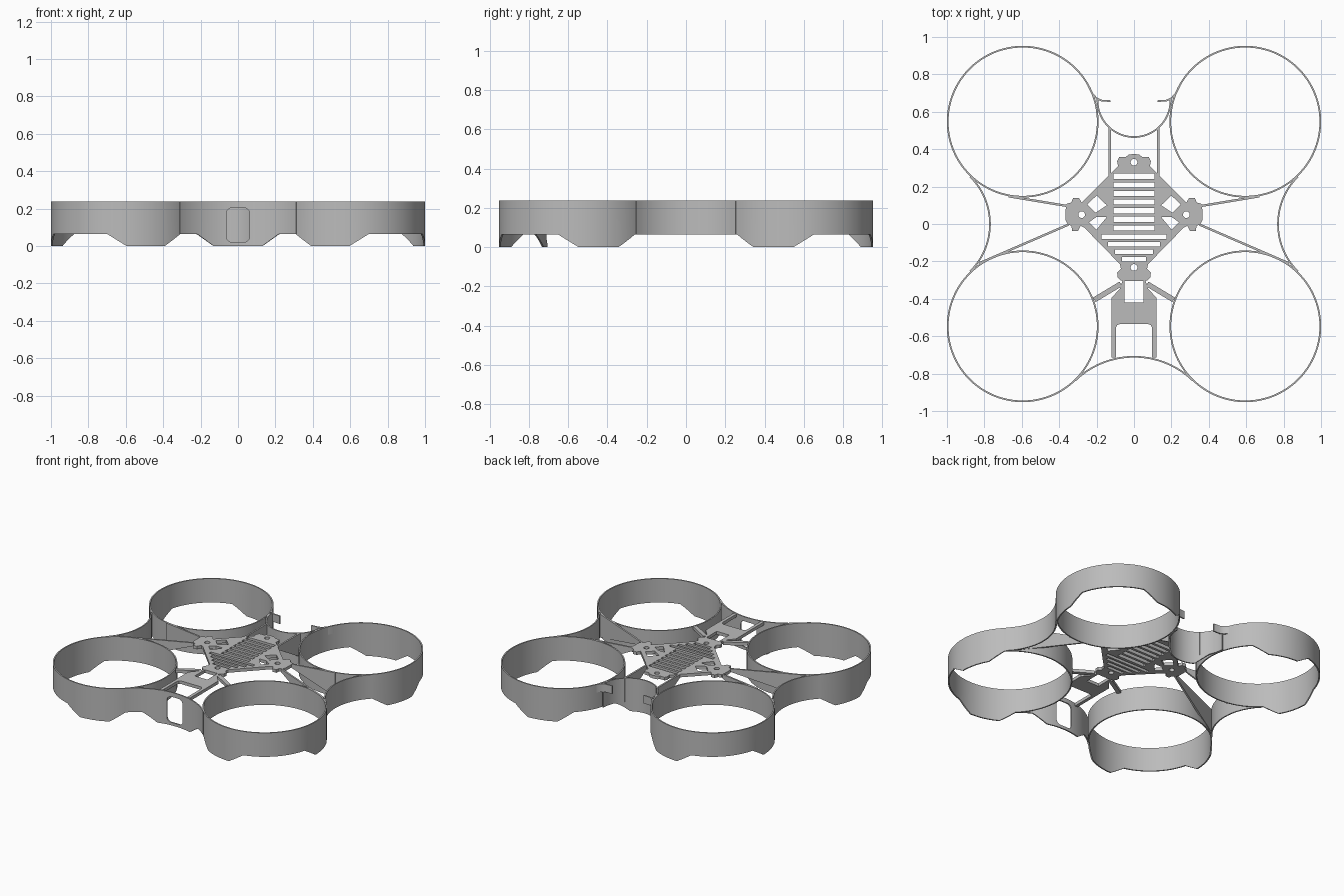
import bpy, bmesh
from math import sin, cos, radians, hypot
from mathutils import Vector

cube = bpy.data.objects.get("Cube")
if cube:
    bpy.data.objects.remove(cube, do_unlink=True)

TOP, RIM, THIN, DECK = 0.237, 0.065, 0.009, 0.022
R, CX, CY = 0.401, 0.595, 0.547

grey = bpy.data.materials.new("light_grey_plastic")
grey.use_nodes = True
grey.diffuse_color = (0.5, 0.5, 0.5, 1)
grey.node_tree.nodes["Principled BSDF"].inputs["Base Color"].default_value = (0.5, 0.5, 0.5, 1)


def add_object(name, mesh):
    mesh.materials.clear()
    mesh.materials.append(grey)
    obj = bpy.data.objects.new(name, mesh)
    bpy.context.collection.objects.link(obj)
    return obj


def finish(name, bm):
    bmesh.ops.recalc_face_normals(bm, faces=bm.faces[:])
    mesh = bpy.data.meshes.new(name)
    bm.to_mesh(mesh)
    bm.free()
    return add_object(name, mesh)


def smooth(obj):
    bpy.ops.object.select_all(action='DESELECT')
    obj.select_set(True)
    bpy.context.view_layer.objects.active = obj
    bpy.ops.object.shade_smooth_by_angle(angle=radians(30))


def wall(name, path, bottoms, thick=THIN, closed=False):
    """Upright wall along a path, flat on top, with its own bottom height per point."""
    bm = bmesh.new()
    n = len(path)
    rings = []
    for i, (x, y) in enumerate(path):
        a = path[(i - 1) % n] if closed else path[max(i - 1, 0)]
        b = path[(i + 1) % n] if closed else path[min(i + 1, n - 1)]
        dx, dy = b[0] - a[0], b[1] - a[1]
        k = thick / 2 / hypot(dx, dy)
        ox, oy = -dy * k, dx * k
        low = bottoms[i]
        rings.append([bm.verts.new(p) for p in (
            (x + ox, y + oy, low), (x + ox, y + oy, TOP),
            (x - ox, y - oy, TOP), (x - ox, y - oy, low))])
    for i in range(n if closed else n - 1):
        p, q = rings[i], rings[(i + 1) % n]
        for j in range(4):
            bm.faces.new((p[j], p[(j + 1) % 4], q[(j + 1) % 4], q[j]))
    if not closed:
        bm.faces.new(rings[0])
        bm.faces.new(rings[-1])
    obj = finish(name, bm)
    smooth(obj)
    return obj


def arc(cx, cy, r, start, end, steps):
    angles = [radians(start + (end - start) * i / steps) for i in range(steps + 1)]
    return [(cx + r * cos(a), cy + r * sin(a)) for a in angles]


def ramp(d, flat, edge):
    return RIM * min(max((d - flat) / (edge - flat), 0), 1)


def plate(name, loops):
    """Flat deck: the first loop is the outline, the others are holes."""
    curve = bpy.data.curves.new(name, 'CURVE')
    curve.dimensions, curve.fill_mode, curve.extrude = '2D', 'BOTH', DECK / 2
    for loop in loops:
        spline = curve.splines.new('POLY')
        spline.points.add(len(loop) - 1)
        for point, (x, y) in zip(spline.points, loop):
            point.co = (x, y, 0, 1)
        spline.use_cyclic_u = True
    helper = bpy.data.objects.new(name + "_curve", curve)
    bpy.context.collection.objects.link(helper)
    bpy.context.view_layer.update()
    mesh = bpy.data.meshes.new_from_object(
        helper.evaluated_get(bpy.context.evaluated_depsgraph_get()))
    bpy.data.objects.remove(helper, do_unlink=True)
    bm = bmesh.new()
    bm.from_mesh(mesh)
    bmesh.ops.remove_doubles(bm, verts=bm.verts[:], dist=0.0002)
    bmesh.ops.translate(bm, verts=bm.verts[:], vec=Vector((0, 0, TOP - DECK / 2)))
    for f in bm.faces:
        f.smooth = False
    return finish(name, bm)


def mirrored(half):
    return half + [(-x, y) for x, y in reversed(half) if x > 0]


def box(w, y, h):
    return [(-w, y - h), (w, y - h), (w, y + h), (-w, y + h)]


# Four propeller ducts, each with two lowered feet on the outer side
for sx, side in ((1, "left"), (-1, "right")):
    for sy, end in ((-1, "front"), (1, "rear")):
        path, low = [], []
        for a in range(0, 360, 3):
            path.append((sx * (CX + R * cos(radians(a))),
                         sy * (CY - R * sin(radians(a)))))
            d = min(abs((a - c + 180) % 360 - 180) for c in (15, 255))
            low.append(ramp(d, 15, 30))
        wall(f"{end}_{side}_duct", path, low, closed=True)

# Concave walls joining the ducts at the sides
for s, side in ((1, "left"), (-1, "right")):
    path = [(s * x, y) for x, y in arc(1.126, 0, 0.356, 134.5, 225.5, 24)]
    wall(f"{side}_side_wall", path, [RIM] * len(path))

# Front wall with a rounded window
path = arc(0, -1.1625, 0.4525, 46, 134, 60)
front = wall("front_wall", path, [ramp(abs(x), 0.13, 0.22) for x, y in path])
bm = bmesh.new()
bmesh.ops.create_cube(bm, size=1)
bmesh.ops.scale(bm, verts=bm.verts[:], vec=Vector((0.124, 0.2, 0.184)))
bmesh.ops.translate(bm, verts=bm.verts[:], vec=Vector((0, -0.71, 0.113)))
corners = [e for e in bm.edges if abs(e.verts[0].co.y - e.verts[1].co.y) > 0.1]
bmesh.ops.bevel(bm, geom=corners, offset=0.03, segments=5, profile=0.5, affect='EDGES')
cutter = finish("window_cutter", bm)
cutter.hide_render = True
mod = front.modifiers.new("window", 'BOOLEAN')
mod.operation, mod.solver, mod.object = 'DIFFERENCE', 'EXACT', cutter
bpy.context.view_layer.update()
cut = bpy.data.meshes.new_from_object(
    front.evaluated_get(bpy.context.evaluated_depsgraph_get()))
front.modifiers.clear()
front.data = cut
bpy.data.objects.remove(cutter, do_unlink=True)
smooth(front)

# Rear cradle wall
path = arc(0, 0.66, 0.195, 178, 362, 46)
wall("rear_cradle_wall", path, [ramp(abs(x), 0.1, 0.17) for x, y in path])

# Hooks and struts, the same on both sides; struts deepen toward the ducts
for s, side in ((1, "left"), (-1, "right")):
    def side_wall(name, pts, low, thick=THIN):
        wall(f"{side}_{name}", [(s * x, y) for x, y in pts], low, thick)

    side_wall("rear_hook", [(0.245, 0.74), (0.222, 0.695), (0.2, 0.672),
                            (0.175, 0.66), (0.125, 0.657)], [0.18] * 5)
    side_wall("rear_strut", [(0.13, 0.26), (0.13, 0.517)], [TOP - DECK, RIM], 0.012)
    side_wall("upper_arm", [(0.35, 0.095), (0.67, 0.148)], [TOP - DECK, RIM], 0.012)
    side_wall("lower_arm", [(0.35, -0.003), (0.83, -0.211)], [TOP - DECK, RIM], 0.012)
    side_wall("front_strut", [(0.07, -0.32), (0.212, -0.405)], [TOP - DECK] * 2, 0.028)

# Centre deck: diamond with lobed corners, cooling slots and screw holes
half = [(0, 0.375), (0.03, 0.37), (0.045, 0.357), (0.08, 0.357), (0.09, 0.335),
        (0.085, 0.31), (0.105, 0.29), (0.28, 0.115), (0.295, 0.14), (0.325, 0.14),
        (0.335, 0.115), (0.36, 0.108), (0.365, 0.08), (0.365, 0.02), (0.355, 0),
        (0.335, -0.01), (0.33, -0.038), (0.3, -0.038), (0.285, -0.01),
        (0.265, -0.02), (0.075, -0.215), (0.07, -0.24), (0.09, -0.26),
        (0.088, -0.285), (0.07, -0.302), (0, -0.305)]
loops = [mirrored(half)]
loops += [box(0.11, 0.255 - 0.046 * i, 0.014) for i in range(7)]
loops += [box(0.175 - 0.037 * i, -0.068 - 0.04 * i, 0.012) for i in range(4)]
loops += [arc(x, y, 0.018, 0, 345, 23)
          for x, y in ((0, 0.33), (0.28, 0.05), (-0.28, 0.05), (0, -0.232))]
for s in (1, -1):
    loops.append([(s * x, y) for x, y in ((0.145, 0.1), (0.2, 0.152), (0.25, 0.105), (0.205, 0.06))])
    loops.append([(s * x, y) for x, y in ((0.145, 0.038), (0.2, 0.038), (0.24, 0.01), (0.2, -0.03))])
plate("centre_deck", loops)

# Front bracket reaching the window wall
half = [(0.06, -0.3), (0.075, -0.345), (0.12, -0.395), (0.12, -0.715), (0.097, -0.715),
        (0.097, -0.555), (0.09, -0.54), (0.075, -0.535)]
plate("front_bracket", [mirrored(half), box(0.05, -0.362, 0.058)])
